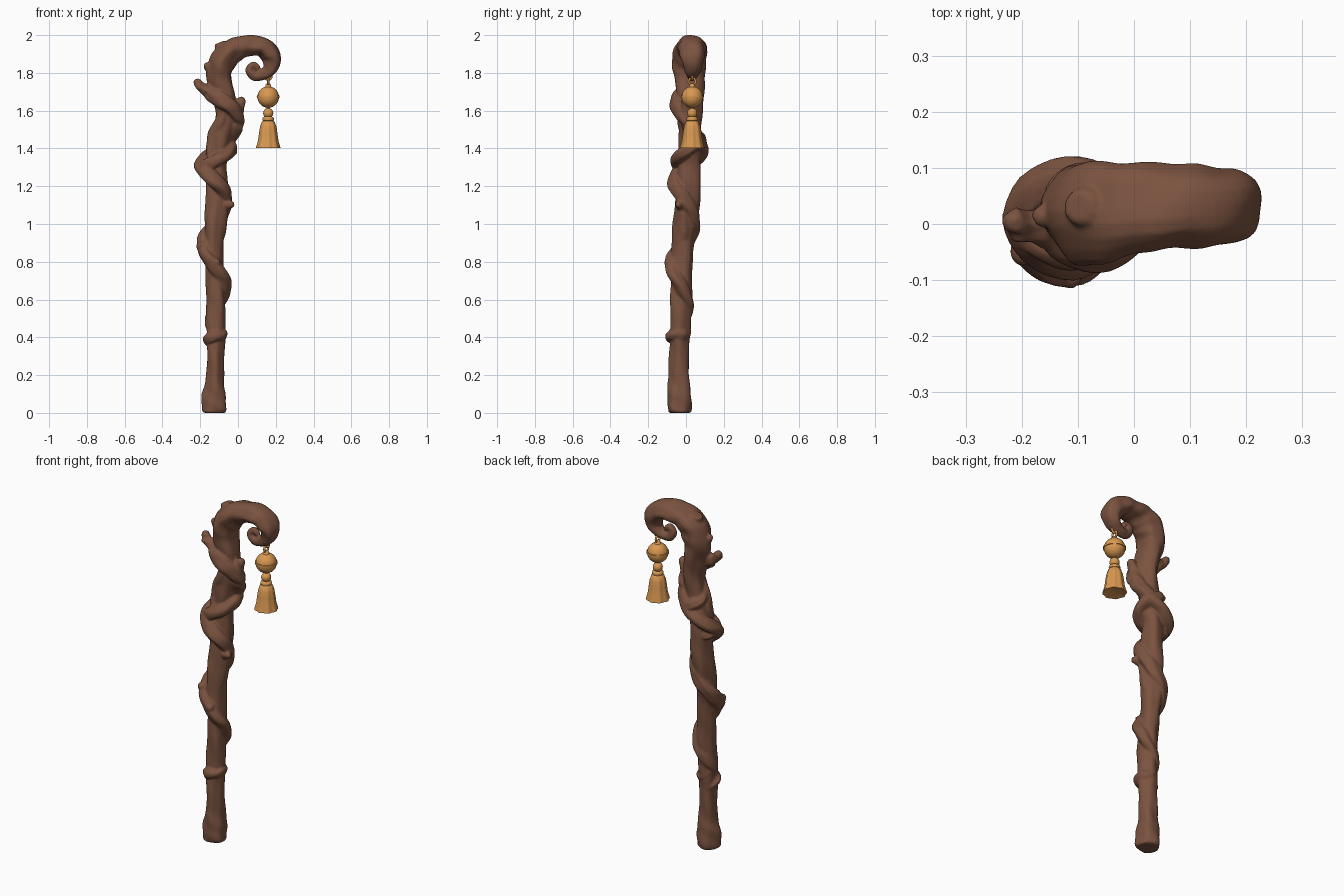
import bpy, math
from mathutils import Vector

if "Cube" in bpy.data.objects:
    bpy.data.objects.remove(bpy.data.objects["Cube"])

def material(name, rgb):
    m = bpy.data.materials.new(name)
    m.diffuse_color = (*rgb, 1)
    m.use_nodes = True
    m.node_tree.nodes["Principled BSDF"].inputs["Base Color"].default_value = m.diffuse_color
    return m

WOOD = material("brown wood", (0.195, 0.085, 0.05))
GOLD = material("golden brass", (0.69, 0.315, 0.083))

def make(name, verts, faces, mat):
    me = bpy.data.meshes.new(name)
    me.from_pydata(verts, [], faces)
    me.materials.append(mat)
    me.update()
    ob = bpy.data.objects.new(name, me)
    bpy.context.collection.objects.link(ob)
    bpy.ops.object.select_all(action='DESELECT')
    ob.select_set(True)
    bpy.context.view_layer.objects.active = ob
    bpy.ops.object.shade_smooth_by_angle(angle=math.radians(50))
    return ob

def spline(pts, n):
    """Catmull-Rom through tuples of any length."""
    out = []
    for i in range(len(pts) - 1):
        p0, p1, p2, p3 = (pts[max(i - 1, 0)], pts[i], pts[i + 1], pts[min(i + 2, len(pts) - 1)])
        for k in range(n):
            t = k / n
            out.append(tuple(0.5 * (2*b + (c - a)*t + (2*a - 5*b + 4*c - d)*t*t + (3*b - a - 3*c + d)*t**3)
                             for a, b, c, d in zip(p0, p1, p2, p3)))
    out.append(pts[-1])
    return out

wood_parts = []

def tube(name, pts, n=6, sides=16, gnarl=0.06, twist=0.5, start=(0, 1, 0)):
    """Gnarled tube: points are x, y, z, radius, widening along the start axis."""
    path = spline(pts, n)
    P = [Vector(p[:3]) for p in path]
    verts, faces = [], []
    side, prev = Vector(start), None
    for i, p in enumerate(path):
        t = (P[min(i + 1, len(P) - 1)] - P[max(i - 1, 0)]).normalized()
        if prev:
            side = prev.rotation_difference(t) @ side
        side = (side - t * side.dot(t)).normalized()
        up, prev = t.cross(side), t
        for k in range(sides):
            a = 2 * math.pi * k / sides
            g = 1 + gnarl * (math.sin(3*a + i*twist) + 0.6*math.sin(5*a - i*twist*0.6 + 1) + 0.5*math.sin(i*0.9 + 2*a))
            r = max(p[3], 0.002) * g
            verts.append(P[i] + side * (math.cos(a) * r * p[4]) + up * (math.sin(a) * r))
    for i in range(len(path) - 1):
        for k in range(sides):
            a, b = i*sides + k, i*sides + (k + 1) % sides
            faces.append((a, b, b + sides, a + sides))
    faces.append(tuple(reversed(range(sides))))
    faces.append(tuple(range(len(verts) - sides, len(verts))))
    wood_parts.append(make(name, verts, faces, WOOD))

# Main staff with its crook and curled tip
TRUNK = [(-.125, -.035, 0, .054, 1), (-.125, -.035, .015, .063, 1), (-.125, -.035, .09, .063, 1),
         (-.122, -.035, .18, .049, 1.15), (-.12, -.035, .32, .046, 1.15), (-.118, -.032, .45, .051, 1.05),
         (-.117, -.027, .6, .05, 1.15), (-.122, -.022, .75, .049, 1.15), (-.129, -.015, .9, .05, 1.2),
         (-.118, 0, 1.05, .058, 1.15), (-.11, .015, 1.2, .057, 1.1), (-.11, .02, 1.33, .053, 1.05),
         (-.09, .02, 1.45, .058, 1), (-.065, .02, 1.57, .057, 1.1), (-.075, .02, 1.69, .06, 1.2),
         (-.098, .02, 1.79, .065, 1.3), (-.075, .022, 1.87, .07, 1.3), (-.02, .025, 1.922, .063, 1.35),
         (.05, .03, 1.942, .055, 1.4), (.125, .033, 1.938, .052, 1.4), (.177, .035, 1.888, .052, 1.25),
         (.172, .035, 1.825, .04, 1.15), (.13, .034, 1.79, .028, 1.1), (.085, .032, 1.785, .025, 1),
         (.062, .032, 1.815, .023, 1), (.08, .032, 1.842, .019, 1), (.103, .032, 1.828, .016, 1),
         (.1, .032, 1.812, .008, 1)]
tube("staff", TRUNK, sides=20, gnarl=0.06, twist=0.25)

def centre(z):
    up = TRUNK[:16]
    for a, b in zip(up, up[1:]):
        if a[2] <= z <= b[2]:
            t = (z - a[2]) / (b[2] - a[2])
            return a[0] + (b[0] - a[0])*t, a[1] + (b[1] - a[1])*t
    return up[-1][:2]

def vine(name, steps):
    """Steps: angle (0 right, 90 back, 180 left, 270 front), height, distance from staff, radius."""
    pts = []
    for a, z, d, r in spline(steps, 3):
        x, y = centre(z)
        pts.append((x + d*math.cos(math.radians(a)), y + d*math.sin(math.radians(a)), z, r, 1))
    tube(name, pts, n=3, sides=12, gnarl=0.09, twist=0.3, start=(.3, .5, .8))

# Long vine, winding up from the front over left, back, right
vine("long_vine", [(270, .4, .02, .015), (200, .46, .032, .026), (90, .55, .037, .032), (0, .67, .048, .036),
                   (-90, .78, .052, .039), (-175, .885, .052, .041), (-270, 1.0, .045, .039),
                   (-360, 1.11, .045, .037), (-450, 1.215, .073, .041), (-535, 1.315, .083, .039),
                   (-630, 1.4, .06, .038), (-712, 1.5, .06, .041), (-735, 1.56, .065, .042),
                   (-805, 1.64, .066, .043), (-875, 1.69, .075, .038), (-890, 1.725, .115, .026),
                   (-893, 1.755, .126, .022), (-893, 1.768, .128, .01)])
# Short vines
vine("middle_vine", [(130, 1.26, .04, .015), (185, 1.29, .072, .032), (265, 1.335, .07, .034),
                     (340, 1.385, .065, .032), (400, 1.425, .06, .034), (480, 1.46, .055, .032),
                     (560, 1.5, .04, .028), (640, 1.57, .035, .015)])
vine("lower_ring_vine", [(100, .35, .03, .015), (180, .38, .038, .026), (265, .405, .048, .03),
                         (345, .415, .038, .028), (430, .42, .033, .026), (520, .46, .03, .022), (600, .55, .03, .015)])
vine("inner_vine", [(300, .84, .02, .015), (350, .93, .03, .028), (330, 1.05, .035, .033),
                    (270, 1.2, .03, .03), (220, 1.35, .04, .033), (200, 1.46, .045, .033),
                    (250, 1.58, .035, .033), (200, 1.7, .035, .033), (190, 1.78, .04, .015)])

# Knots and broken twigs: base, tip, radius
KNOTS = [("side_knot", (-.06, -.03, 1.1), (-.02, -.045, 1.105), .018),
         ("left_knot", (-.175, -.04, .88), (-.218, -.06, .885), .022),
         ("front_knot", (-.12, -.06, .79), (-.11, -.114, .8), .02),
         ("upper_twig", (-.12, .02, 1.78), (-.174, .012, 1.852), .022),
         ("twig_fork", (-.16, -.01, 1.71), (-.222, -.02, 1.728), .017),
         ("right_knot", (-.01, -.0, 1.58), (.026, .0, 1.672), .026)]
for nm, a, b, r in KNOTS:
    a, b = Vector(a), Vector(b)
    m = a.lerp(b, .85)
    tube(nm, [(*a, r*1.6, 1), (*a.lerp(b, .5), r*1.1, 1), (*m, r*.9, 1), (*b, r*.3, 1)], n=3, sides=10, start=(.2, .9, .4))
# Cut branch stump with a sunken middle on top of the crook
tube("crook_stump", [(-.055, .03, 1.87, .06, 1), (-.08, .03, 1.925, .042, 1), (-.093, .03, 1.953, .035, 1),
                     (-.096, .03, 1.961, .025, 1), (-.088, .03, 1.942, .015, 1)], n=2, sides=10, gnarl=.03)

# Grow all wooden parts together so that the vines blend into the staff
bpy.ops.object.select_all(action='DESELECT')
for ob in wood_parts:
    ob.select_set(True)
bpy.context.view_layer.objects.active = wood_parts[0]
bpy.ops.object.join()
wood = bpy.context.object
wood.name = "wooden_staff"
mod = wood.modifiers.new("blend", 'REMESH')
mod.mode, mod.voxel_size, mod.use_smooth_shade = 'VOXEL', .006, True
bpy.ops.object.modifier_apply(modifier="blend")
mod = wood.modifiers.new("soften", 'SMOOTH')
mod.factor, mod.iterations = .5, 4
bpy.ops.object.modifier_apply(modifier="soften")
wood.data.materials.clear()
wood.data.materials.append(WOOD)
bpy.ops.object.shade_smooth_by_angle(angle=math.radians(50))

# Brass charm hanging from the curl
CX, CY = .16, .033

def lathe(name, profile, sides=24, flutes=0, depth=0):
    """Turned part: radius, height, flute strength."""
    verts, faces = [], []
    for r, z, f in profile:
        for k in range(sides):
            a = 2 * math.pi * k / sides
            q = r * (1 + f * depth * math.cos(flutes * a))
            verts.append((CX + q*math.cos(a), CY + q*math.sin(a), z))
    for i in range(len(profile) - 1):
        for k in range(sides):
            a, b = i*sides + k, i*sides + (k + 1) % sides
            faces.append((a, a + sides, b + sides, b))
    faces.append(tuple(range(sides)))
    faces.append(tuple(reversed(range(len(verts) - sides, len(verts)))))
    return make(name, verts, faces, GOLD)

def ball(r, z, n=12):
    return [(max(r*math.sin(math.pi*i/n), .002), z + r*math.cos(math.pi*i/n), 0) for i in range(n + 1)]

lathe("bell", ball(.057, 1.672, 14))
lathe("bell_band", [(.05, 1.681, 0), (.06, 1.68, 0), (.061, 1.674, 0), (.06, 1.668, 0), (.05, 1.667, 0)])
lathe("bell_cap", [(.006, 1.744, 0), (.013, 1.74, 0), (.016, 1.728, 0), (.022, 1.721, 0), (.022, 1.71, 0)], 16)
lathe("tassel_cord", [(.009, 1.625, 0), (.009, 1.59, 0)], 10)
lathe("tassel_bead", ball(.027, 1.587, 10), 18)
lathe("tassel_collar", [(.02, 1.568, 0), (.029, 1.563, 0), (.031, 1.555, 0), (.029, 1.547, 0), (.02, 1.543, 0)], 18)
lathe("tassel_skirt", [(.02, 1.552, 0), (.034, 1.54, .3), (.042, 1.515, .8), (.047, 1.48, 1), (.052, 1.44, 1),
                       (.061, 1.408, 1), (.062, 1.402, 1), (.045, 1.406, .6), (.01, 1.412, 0)], 48, 8, .045)
# Hanging rings
for nm, z, rot in (("hanging_ring", 1.755, (0, math.pi/2, 0)), ("upper_ring", 1.782, (math.pi/2, 0, 0))):
    bpy.ops.mesh.primitive_torus_add(location=(CX, CY, z), rotation=rot, major_radius=.018,
                                     minor_radius=.006, major_segments=20, minor_segments=8)
    ob = bpy.context.object
    ob.name = nm
    ob.data.materials.append(GOLD)
    bpy.ops.object.shade_smooth_by_angle(angle=math.radians(50))
